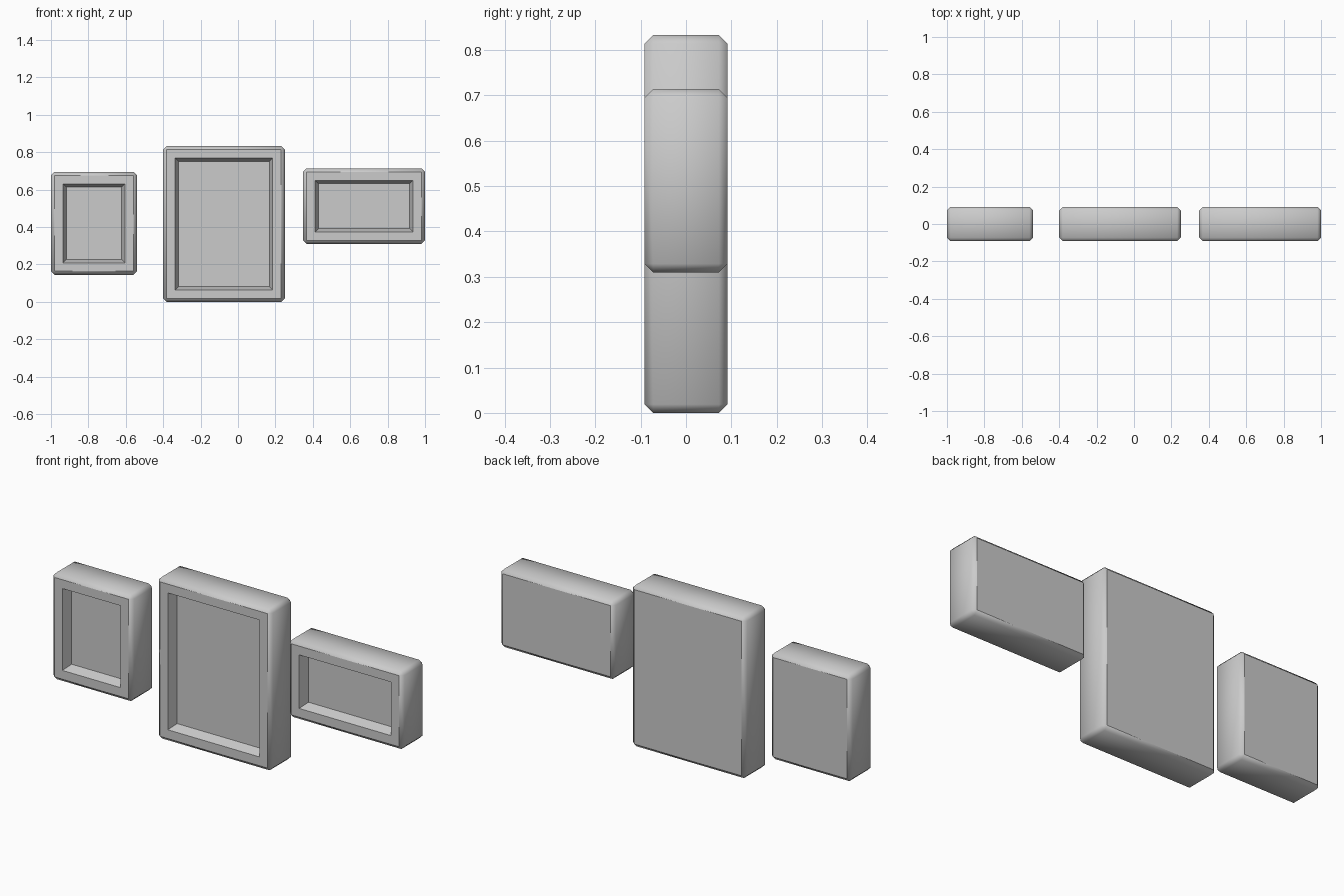
import bpy, bmesh
from mathutils import Matrix, Vector

cube = bpy.data.objects.get("Cube")
if cube:
    bpy.data.objects.remove(cube, do_unlink=True)

DEPTH, BEVEL, BORDER = 0.183, 0.019, 0.083
SLOPE, RECESS = 0.025, 0.05

grey = bpy.data.materials.new("light_grey")
grey.use_nodes = True
grey.diffuse_color = (0.6, 0.6, 0.6, 1)
grey.node_tree.nodes["Principled BSDF"].inputs["Base Color"].default_value = grey.diffuse_color


def picture_frame(name, x0, x1, z0, z1):
    """Chamfered block with a sloping recessed panel in its front."""
    bm = bmesh.new()
    size = Vector((x1 - x0, DEPTH, z1 - z0))
    centre = Vector(((x0 + x1) / 2, 0, (z0 + z1) / 2))
    bmesh.ops.create_cube(bm, size=1, matrix=Matrix.Translation(centre) @ Matrix.Diagonal(size).to_4x4())
    bmesh.ops.bevel(bm, geom=bm.edges[:], offset=BEVEL, segments=1, affect='EDGES')
    bm.normal_update()

    # Smooth rounded rim, flat front and back
    for f in bm.faces:
        f.smooth = abs(f.normal.y) < 0.9

    # Flat border, then sloping walls down to the panel
    front = min(bm.faces, key=lambda f: f.calc_center_median().y)
    bmesh.ops.inset_region(bm, faces=[front], thickness=BORDER - BEVEL)
    walls = bmesh.ops.inset_region(bm, faces=[front], thickness=SLOPE, depth=-RECESS)
    for f in walls["faces"]:
        f.smooth = False

    mesh = bpy.data.meshes.new(name)
    bm.to_mesh(mesh)
    bm.free()
    mesh.materials.append(grey)
    bpy.context.collection.objects.link(bpy.data.objects.new(name, mesh))


picture_frame("right_small_frame", -1.0, -0.54, 0.145, 0.695)
picture_frame("middle_tall_frame", -0.4, 0.25, 0.0, 0.833)
picture_frame("left_wide_frame", 0.348, 1.0, 0.31, 0.714)
